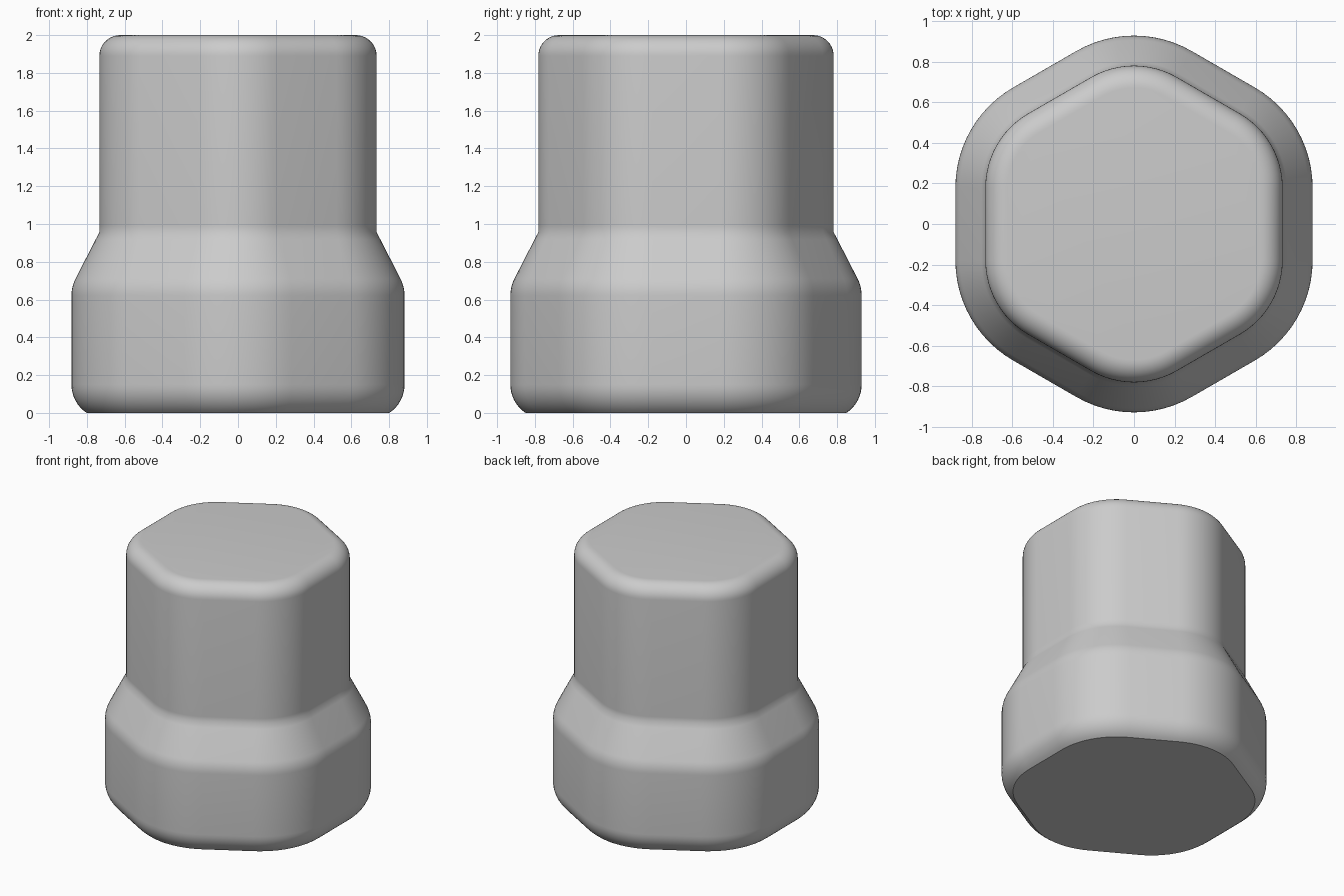
import bpy
import bmesh
from math import sin, cos, radians

cube = bpy.data.objects.get("Cube")
if cube:
    bpy.data.objects.remove(cube, do_unlink=True)

CORE = 0.36        # circumradius of the inner hexagon
CORNER_STEPS = 12  # segments in each rounded corner


def arc(cr, cz, radius, start, end, steps):
    """Points (radius, height) along an arc, angles in degrees."""
    angles = [radians(start + (end - start) * i / steps) for i in range(steps + 1)]
    return [(cr + radius * cos(a), cz + radius * sin(a)) for a in angles]


# Side profile: corner radius against height
base_r, neck_r = 0.57, 0.422
profile = arc(base_r - 0.18, 0.15, 0.18, -56.4, 0, 8)       # rounded foot
profile += arc(base_r - 0.2, 0.62, 0.2, 0, 27.5, 6)         # shoulder
profile += [(neck_r + 0.02, 0.918), (neck_r, 0.956), (neck_r, 0.99)]
profile += arc(neck_r - 0.11, 1.89, 0.11, 0, 90, 10)        # rounded top rim
profile[0] = (profile[0][0], 0.0)


def hexagon_ring(bm, radius, z):
    """Rounded hexagon with its corners towards front and back."""
    ring = []
    for corner in range(6):
        middle = radians(30 + 60 * corner)
        for i in range(CORNER_STEPS + 1):
            a = middle + radians(60 * i / CORNER_STEPS - 30)
            ring.append(bm.verts.new((CORE * cos(middle) + radius * cos(a),
                                      CORE * sin(middle) + radius * sin(a), z)))
    return ring


# Body: rings bridged from foot to top, then capped
bm = bmesh.new()
rings = [hexagon_ring(bm, r, z) for r, z in profile]
count = len(rings[0])
for low, high in zip(rings, rings[1:]):
    for i in range(count):
        j = (i + 1) % count
        bm.faces.new((low[i], low[j], high[j], high[i]))
bm.faces.new(rings[0][::-1])
bm.faces.new(rings[-1])
mesh = bpy.data.meshes.new("hexagonal_cap")
bm.to_mesh(mesh)
bm.free()

body = bpy.data.objects.new("hexagonal_cap", mesh)
bpy.context.collection.objects.link(body)

# Plain grey material
grey = bpy.data.materials.new("light_grey")
grey.use_nodes = True
colour = (0.6, 0.6, 0.6, 1)
grey.diffuse_color = colour
grey.node_tree.nodes["Principled BSDF"].inputs["Base Color"].default_value = colour
mesh.materials.append(grey)

# Smooth sides, sharp bottom edge
bpy.context.view_layer.objects.active = body
body.select_set(True)
bpy.ops.object.shade_smooth_by_angle(angle=radians(32))
